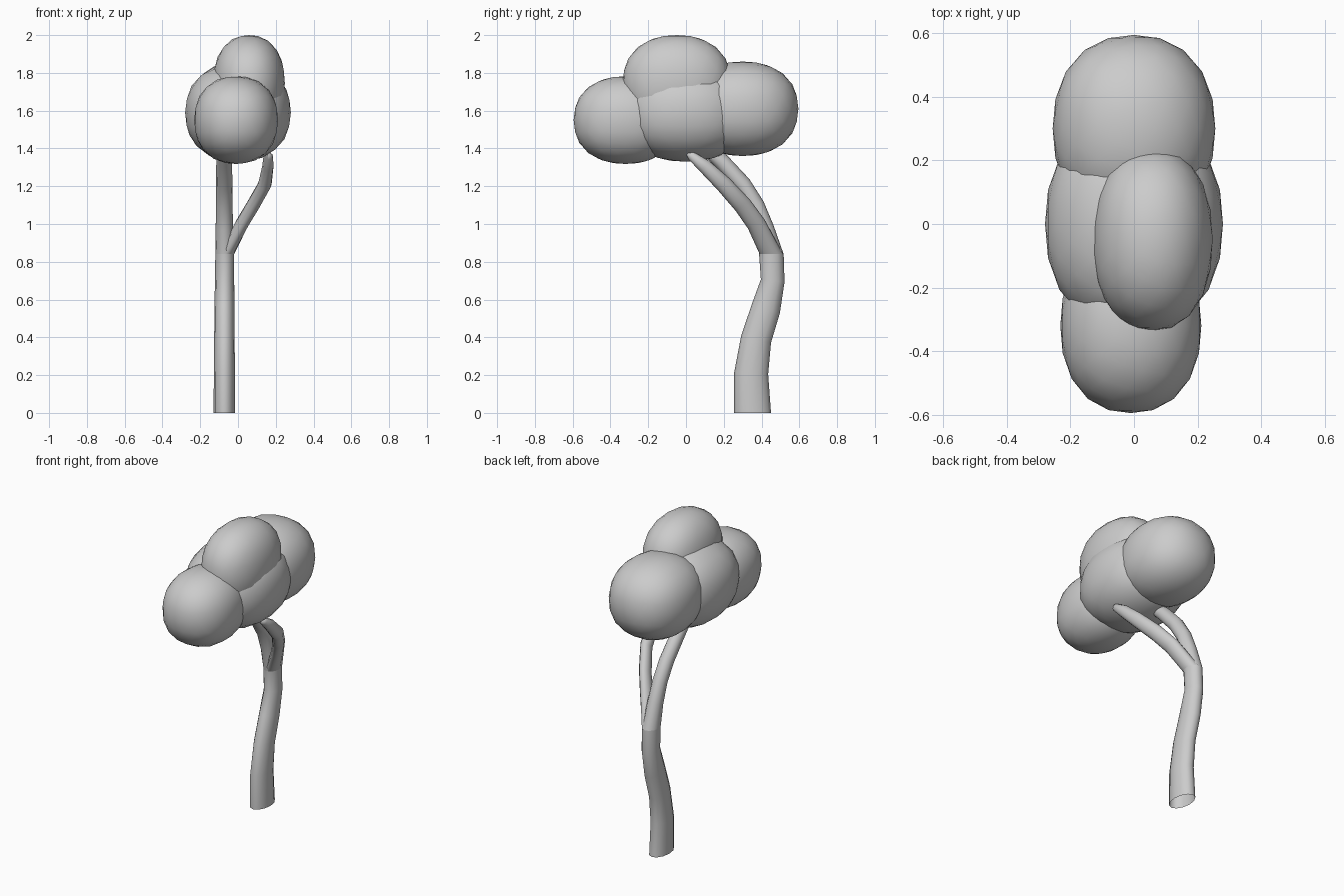
import bpy, bmesh, math
from mathutils import Vector

if "Cube" in bpy.data.objects:
    bpy.data.objects.remove(bpy.data.objects["Cube"])


def finish(bm, name, angle=60):
    bmesh.ops.recalc_face_normals(bm, faces=bm.faces)
    me = bpy.data.meshes.new(name)
    bm.to_mesh(me)
    bm.free()
    ob = bpy.data.objects.new(name, me)
    bpy.context.collection.objects.link(ob)
    bpy.ops.object.select_all(action='DESELECT')
    ob.select_set(True)
    bpy.context.view_layer.objects.active = ob
    bpy.ops.object.shade_smooth_by_angle(angle=math.radians(angle))
    return ob


def limb(name, rings, cap=False, n=12):
    """Tube through rings (x, y, z, x radius, radius across the side view)."""
    bm = bmesh.new()
    pts = [Vector(r[:3]) for r in rings]
    loops = []
    for i, r in enumerate(rings):
        t = pts[min(i + 1, len(pts) - 1)] - pts[max(i - 1, 0)]
        if i == 0 or name == "trunk" and i == len(pts) - 1:
            t = Vector((0, 0, 1))          # level ends
        v = Vector((0, t.z, -t.y)).normalized()
        loops.append([bm.verts.new(pts[i] + Vector((r[3] * math.cos(a), 0, 0)) + v * r[4] * math.sin(a))
                      for a in (2 * math.pi * k / n for k in range(n))])
    for a, b in zip(loops, loops[1:]):
        for k in range(n):
            bm.faces.new((a[k], a[(k + 1) % n], b[(k + 1) % n], b[k]))
    if cap:
        bm.faces.new(loops[-1])
    return finish(bm, name)


def foliage(name, centre, radii, power=2.25):
    """Slightly boxy ellipsoid."""
    bm = bmesh.new()
    bmesh.ops.create_icosphere(bm, subdivisions=3, radius=1)
    for v in bm.verts:
        d = sum(abs(c) ** power for c in v.co) ** (1 / power)
        v.co = Vector([c + r * q / d for c, r, q in zip(centre, radii, v.co)])
    return finish(bm, name)


# Bent trunk, flattened in x
limb("trunk", [(-.072, .352, 0, .057, .098), (-.072, .345, .21, .056, .09),
               (-.072, .371, .39, .054, .081), (-.072, .422, .55, .053, .078),
               (-.071, .459, .70, .051, .063), (-.07, .452, .84, .05, .065)])

# Two branches
limb("left_branch", [(-.07, .452, .84, .05, .065), (-.072, .415, .98, .046, .05),
                     (-.073, .37, 1.1, .044, .045), (-.073, .30, 1.21, .043, .045),
                     (-.073, .19, 1.33, .042, .043), (-.073, .09, 1.42, .036, .035)], True)
limb("right_branch", [(-.06, .452, .84, .04, .062), (.02, .372, 1.0, .038, .05),
                      (.08, .30, 1.10, .037, .048), (.142, .20, 1.21, .036, .044),
                      (.158, .10, 1.305, .03, .037), (.16, .03, 1.36, .025, .024),
                      (.155, .01, 1.375, .012, .012)], True)

# Crown of four overlapping lumps
foliage("centre_foliage", (0, 0, 1.59), (.28, .34, .26))
foliage("back_foliage", (0, .30, 1.61), (.256, .295, .25))
foliage("front_foliage", (-.01, -.32, 1.55), (.222, .275, .232))
foliage("top_foliage", (.058, -.048, 1.745), (.19, .288, .255))
